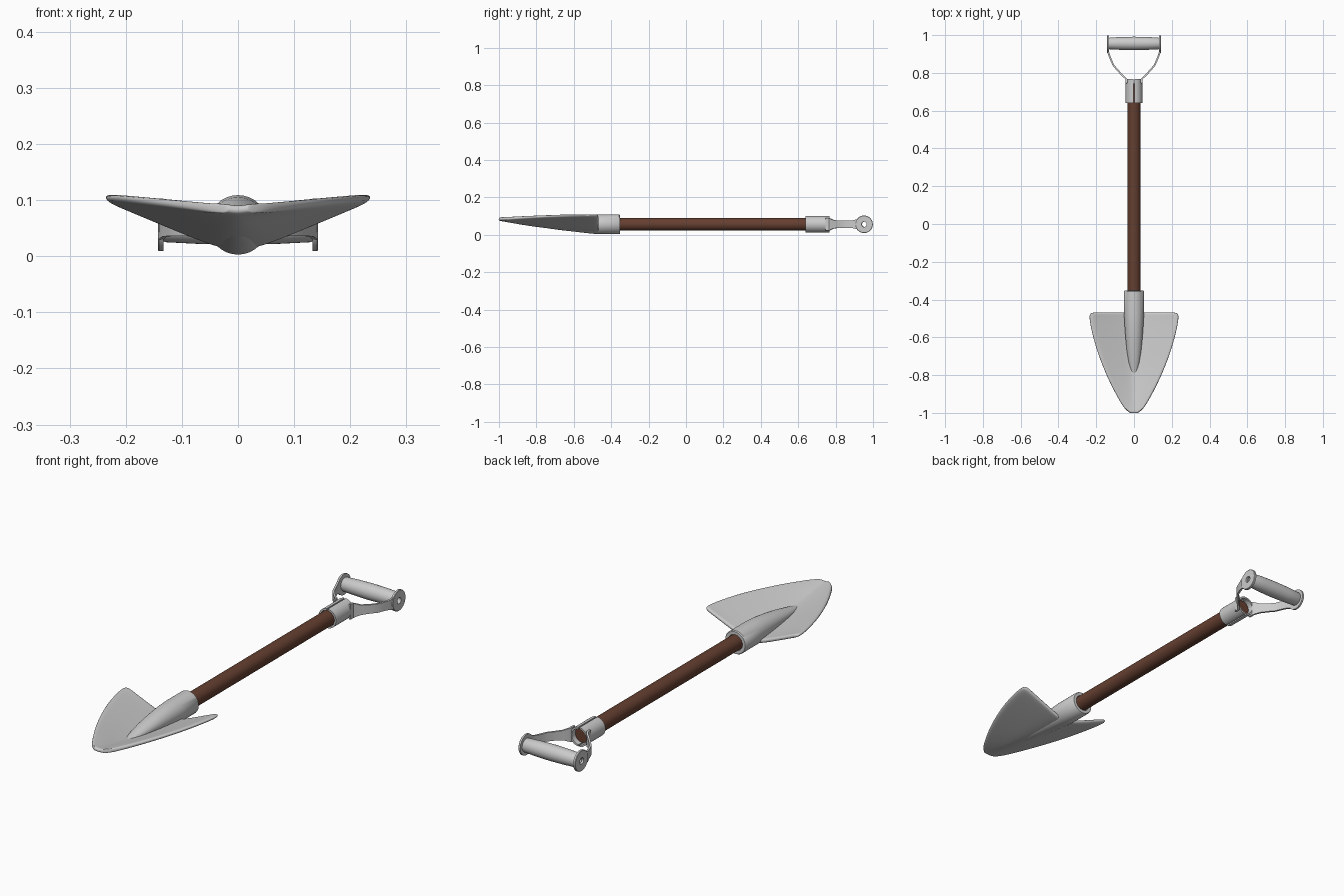
import bpy, bmesh, math
from mathutils import Vector

if "Cube" in bpy.data.objects:
    bpy.data.objects.remove(bpy.data.objects["Cube"])

ZC = 0.056  # height of the shaft axis


def finish(name, bm, angle=35):
    bmesh.ops.recalc_face_normals(bm, faces=bm.faces)
    me = bpy.data.meshes.new(name)
    bm.to_mesh(me)
    bm.free()
    ob = bpy.data.objects.new(name, me)
    bpy.context.collection.objects.link(ob)
    bpy.ops.object.select_all(action='DESELECT')
    bpy.context.view_layer.objects.active = ob
    ob.select_set(True)
    bpy.ops.object.shade_smooth_by_angle(angle=math.radians(angle))
    return ob


def skin(bm, rings, closed=True, caps=False, loop=False):
    """Bridge successive rows of points with quads."""
    rows = [[bm.verts.new(p) for p in r] for r in rings]
    n = len(rows[0])
    pairs = list(zip(rows, rows[1:])) + ([(rows[-1], rows[0])] if loop else [])
    for a, b in pairs:
        for i in range(n if closed else n - 1):
            j = (i + 1) % n
            bm.faces.new((a[i], a[j], b[j], b[i]))
    if caps:
        bm.faces.new(rows[0])
        bm.faces.new(rows[-1])


def ring_y(y, rx, zlo, zhi, n=32):
    c, r = (zlo + zhi) / 2, (zhi - zlo) / 2
    return [(rx * math.cos(2 * math.pi * i / n), y, c + r * math.sin(2 * math.pi * i / n)) for i in range(n)]


def ring_x(x, r, cy, n=32):
    return [(x, cy + r * math.cos(2 * math.pi * i / n), ZC + r * math.sin(2 * math.pi * i / n)) for i in range(n)]


# Wooden shaft
bm = bmesh.new()
skin(bm, [ring_y(y, 0.034, ZC - 0.034, ZC + 0.034) for y in (-0.45, 0.745)], caps=True)
shaft = finish("shaft", bm)
wood = bpy.data.materials.new("wood")
wood.diffuse_color = (0.13, 0.05, 0.03, 1)
wood.use_nodes = True
wood.node_tree.nodes["Principled BSDF"].inputs["Base Color"].default_value = wood.diffuse_color
shaft.data.materials.append(wood)

# Blade: rows of (y, half width, centre height, edge height)
stations = [(-0.468, 0.230, 0.016, 0.106), (-0.485, 0.240, 0.018, 0.107),
            (-0.55, 0.230, 0.023, 0.107), (-0.65, 0.204, 0.032, 0.105),
            (-0.75, 0.168, 0.042, 0.101), (-0.85, 0.123, 0.056, 0.096),
            (-0.92, 0.085, 0.069, 0.091), (-0.96, 0.062, 0.076, 0.088),
            (-0.985, 0.042, 0.081, 0.086), (-1.002, 0.018, 0.084, 0.085)]
soft = 0.12
f0, f1 = soft, math.sqrt(1 + soft * soft)
rows = []
for y, w, c, e in stations:
    row = []
    for i in range(-6, 7):
        u = i / 6
        f = (math.sqrt(u * u + soft * soft) - f0) / (f1 - f0)
        row.append((w * u, y, c + (e - c) * f))
    rows.append(row)
bm = bmesh.new()
skin(bm, rows, closed=False)
blade = finish("blade", bm, 60)
m = blade.modifiers.new("thickness", 'SOLIDIFY')
m.thickness, m.offset = 0.017, 0
m = blade.modifiers.new("round", 'SUBSURF')
m.levels = m.render_levels = 2

# Blade socket: open tube that tapers away into the blade
bm = bmesh.new()
skin(bm, [ring_y(*s) for s in (
    (-0.44, 0.036, ZC - 0.036, ZC + 0.036), (-0.353, 0.036, ZC - 0.036, ZC + 0.036),
    (-0.353, 0.050, 0.006, 0.105), (-0.357, 0.053, 0.003, 0.109),
    (-0.47, 0.053, 0.003, 0.109), (-0.53, 0.050, 0.009, 0.105),
    (-0.60, 0.045, 0.017, 0.096), (-0.67, 0.038, 0.025, 0.084),
    (-0.73, 0.029, 0.033, 0.071), (-0.77, 0.019, 0.040, 0.062),
    (-0.81, 0.006, 0.047, 0.054))], caps=True)
finish("blade_socket", bm, 40)

# Handle fork: strap stations (x, y, half height)
path = [(0.039, 0.745, 0.034), (0.040, 0.765, 0.034), (0.048, 0.775, 0.029), (0.065, 0.790, 0.022),
        (0.090, 0.818, 0.020), (0.110, 0.842, 0.020), (0.121, 0.868, 0.020),
        (0.131, 0.893, 0.021), (0.136, 0.908, 0.025), (0.138, 0.922, 0.027)]
for side, label in ((1, "right"), (-1, "left")):
    # Half collar with a slit at top and bottom
    bm = bmesh.new()
    arcs = []
    for r, y in ((0.036, 0.64), (0.044, 0.64), (0.044, 0.768), (0.036, 0.768)):
        arcs.append([(side * r * math.cos(a), y, ZC + r * math.sin(a))
                     for a in (math.radians(-86 + 172 * k / 20) for k in range(21))])
    skin(bm, arcs, closed=False, loop=True)
    for k in (0, 20):
        bm.faces.new([min(bm.verts, key=lambda v, p=a[k]: (v.co - Vector(p)).length) for a in arcs])
    finish(label + "_collar", bm)

    # Bent strap
    bm = bmesh.new()
    secs = []
    for i, (x, y, h) in enumerate(path):
        p, q = path[max(i - 1, 0)], path[min(i + 1, len(path) - 1)]
        d = Vector((q[0] - p[0], q[1] - p[1])).normalized()
        nx, ny = d.y * 0.0045, -d.x * 0.0045
        secs.append([(side * (x + s * nx), y + s * ny, ZC + t * h)
                     for s, t in ((1, 1), (1, -1), (-1, -1), (-1, 1))])
    skin(bm, secs, caps=True)
    finish(label + "_strap", bm)

    # Eye at the strap's end
    bm = bmesh.new()
    skin(bm, [ring_x(side * x, r, 0.952) for x, r in (
        (0.133, 0.014), (0.133, 0.047), (0.141, 0.047), (0.143, 0.045), (0.143, 0.014))], loop=True)
    finish(label + "_eye", bm)

# Grip: slightly swollen hollow roller
bm = bmesh.new()
prof = [(-0.134, 0.014), (-0.134, 0.029), (-0.128, 0.031), (-0.07, 0.034), (0, 0.0355),
        (0.07, 0.034), (0.128, 0.031), (0.134, 0.029), (0.134, 0.014)]
skin(bm, [ring_x(x, r, 0.956) for x, r in prof], loop=True)
finish("grip", bm)
